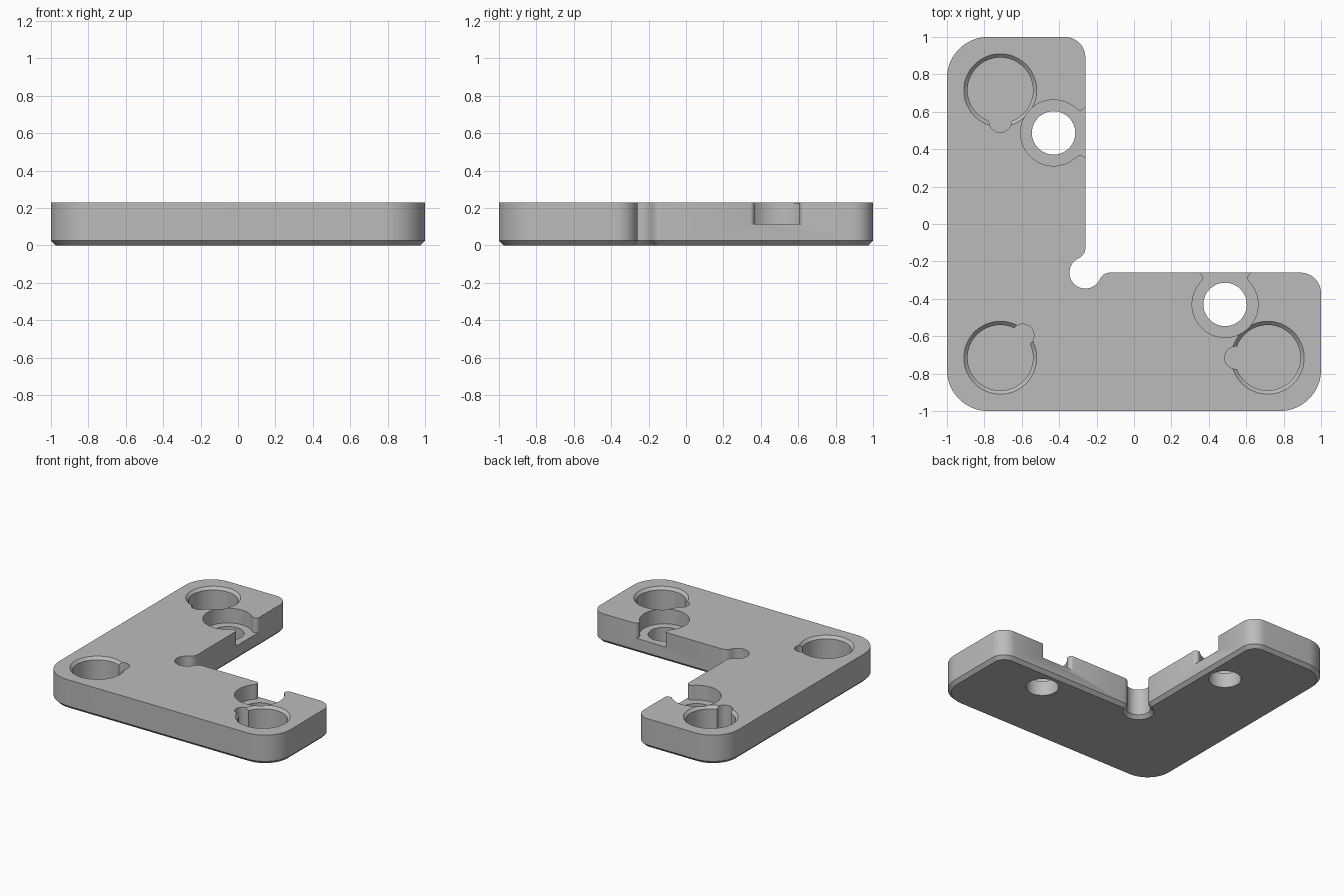
import bpy, bmesh
from math import cos, sin, radians, degrees, atan2, hypot, sqrt

if "Cube" in bpy.data.objects:
    bpy.data.objects.remove(bpy.data.objects["Cube"])

HEIGHT = 0.23
CHAMFER = 0.025
INNER = -0.26          # position of the two inner edges of the L
TOP = HEIGHT + 0.02    # how far cutters rise above the plate

grey = bpy.data.materials.new("plain grey")
grey.use_nodes = True
grey.diffuse_color = (0.5, 0.5, 0.5, 1)
grey.node_tree.nodes["Principled BSDF"].inputs["Base Color"].default_value = (0.5, 0.5, 0.5, 1)


def arc(cx, cy, r, start, end):
    """Points along an arc, angles in degrees."""
    n = max(3, round(abs(end - start) / 6))
    angles = [radians(start + (end - start) * i / n) for i in range(n + 1)]
    return [(cx + r * cos(a), cy + r * sin(a)) for a in angles]


def circle(cx, cy, r):
    return arc(cx, cy, r, 0, 360)[:-1]


def loft(name, layers):
    """Closed solid through matching outlines, each given with its height."""
    bm = bmesh.new()
    loops = [[bm.verts.new((x, y, z)) for x, y in pts] for pts, z in layers]
    bm.faces.new(loops[0])
    bm.faces.new(loops[-1])
    for low, high in zip(loops, loops[1:]):
        for i in range(len(low)):
            j = (i + 1) % len(low)
            bm.faces.new((low[i], low[j], high[j], high[i]))
    bmesh.ops.recalc_face_normals(bm, faces=bm.faces)
    mesh = bpy.data.meshes.new(name)
    bm.to_mesh(mesh)
    bm.free()
    mesh.materials.append(grey)
    obj = bpy.data.objects.new(name, mesh)
    bpy.context.collection.objects.link(obj)
    return obj


def outline(inset):
    """L outline with rounded corners and a relief bite at the inner corner."""
    big, small, blend, bite = 0.22, 0.11, 0.06, 0.085
    b, s = 1 - big, 1 - small
    reach = sqrt((bite + blend) ** 2 - blend ** 2)
    turn = degrees(atan2(blend, reach))
    return (arc(-b, -b, big - inset, 180, 270)
            + arc(b, -b, big - inset, 270, 360)
            + arc(s, INNER - small, small - inset, 0, 90)
            + arc(INNER + reach, INNER - blend, blend - inset, 90, 180 - turn)
            + arc(INNER, INNER, bite + inset, -turn, turn - 270)[1:-1]
            + arc(INNER - blend, INNER + reach, blend - inset, turn - 90, 0)
            + arc(INNER - small, s, small - inset, 0, 90)
            + arc(-b, b, big - inset, 90, 180))


def cut(target, cutter):
    cutter.hide_render = True
    mod = target.modifiers.new("cut", "BOOLEAN")
    mod.operation = "DIFFERENCE"
    mod.solver = "EXACT"
    mod.object = cutter
    bpy.ops.object.modifier_apply(modifier=mod.name)
    bpy.data.objects.remove(cutter)


# Plate with chamfered underside
plate = loft("corner_plate", [(outline(CHAMFER), 0), (outline(0), CHAMFER), (outline(0), HEIGHT)])
bpy.context.view_layer.objects.active = plate
plate.select_set(True)

# Round blind pockets with a chamfered rim and a side notch
P, FLOOR = 0.715, 0.05
for x, y, dx, dy in [(-P, P, 0, -0.165), (-P, -P, 0.12, 0.12), (P, -P, -0.17, 0)]:
    rings = [(0.175, FLOOR), (0.175, HEIGHT - 0.02), (0.215, TOP)]
    rings[2] = (0.175 + TOP - HEIGHT + 0.02, TOP)
    cut(plate, loft("pocket_cutter", [(circle(x, y, r), z) for r, z in rings]))
    cut(plate, loft("notch_cutter", [(circle(x + dx, y + dy, 0.06), z) for z in (FLOOR, TOP)]))

# Counterbored screw holes, each open to the inner edge through a rounded mouth
BORE, LIP, FX, FY = 0.175, 0.03, 0.142, 0.15
lean = degrees(atan2(FY, FX))
BORE = hypot(FX, FY) - LIP
mouth = (arc(0, 0, BORE, lean, 360 - lean)
         + arc(FX, -FY, LIP, 180 - lean, 0)[1:]
         + [(0.25, -FY), (0.25, FY)]
         + arc(FX, FY, LIP, 0, lean - 180)[:-1])
SX, SY = -0.43, 0.487
for swap in (False, True):
    def place(pts):
        moved = [(x + SX, y + SY) for x, y in pts]
        return [(y, x) for x, y in moved] if swap else moved
    cut(plate, loft("counterbore_cutter", [(place(mouth), z) for z in (0.115, TOP)]))
    cut(plate, loft("screw_hole_cutter", [(place(circle(0, 0, 0.116)), z) for z in (-0.05, TOP)]))

bpy.ops.object.shade_smooth_by_angle(angle=radians(30))
